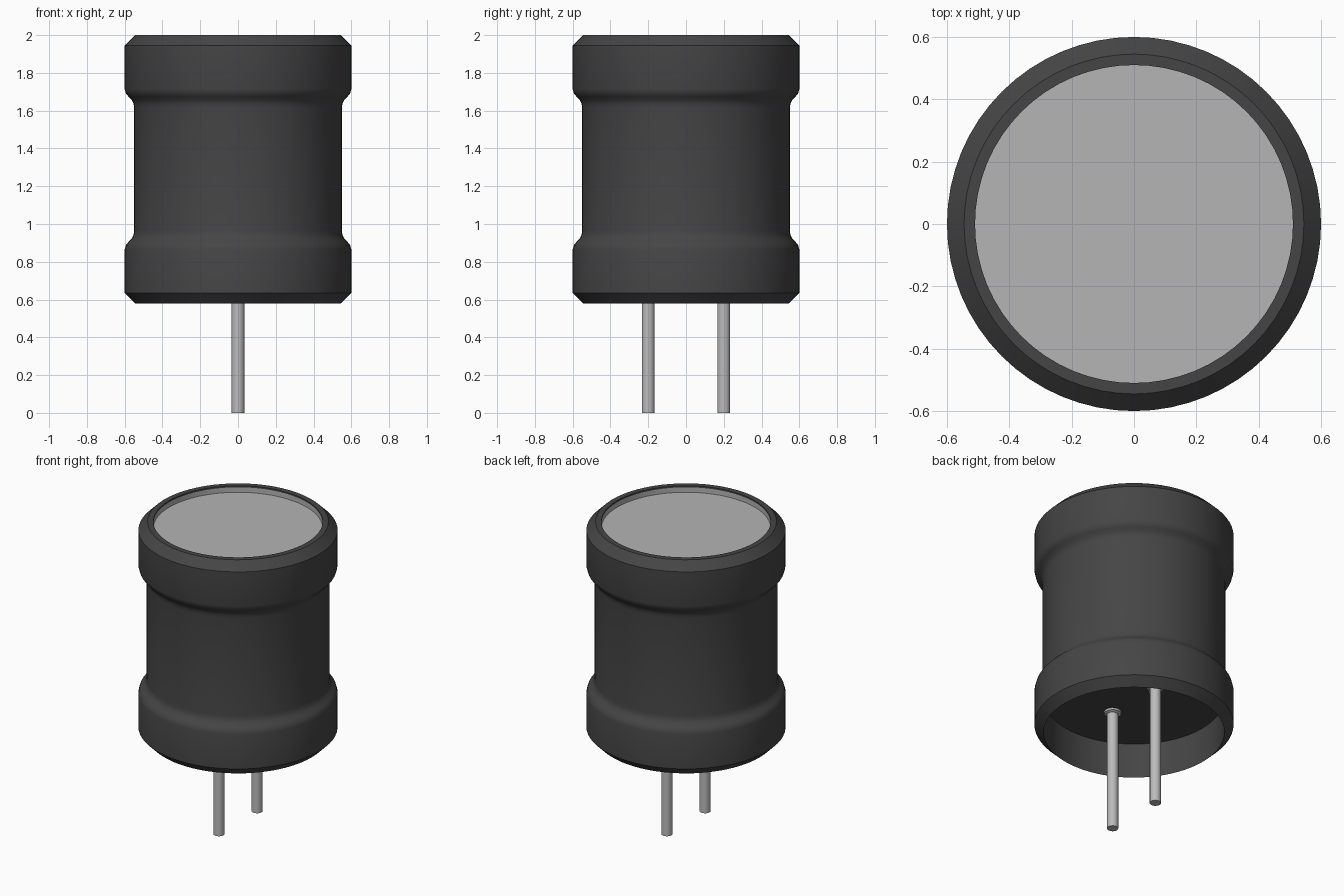
import bpy, math

cube = bpy.data.objects.get("Cube")
if cube:
    bpy.data.objects.remove(cube, do_unlink=True)


def material(name, value):
    m = bpy.data.materials.new(name)
    m.use_nodes = True
    color = (value, value, value, 1)
    m.diffuse_color = color
    m.node_tree.nodes["Principled BSDF"].inputs["Base Color"].default_value = color
    return m


black = material("black sleeve", 0.06)
grey = material("grey ferrite", 0.46)
metal = material("tinned metal", 0.5)


def lathe(name, profile, mat, sides, x=0, y=0):
    """Revolve (radius, height) points about a vertical axis; radius 0 closes to a pole."""
    verts, faces, rings = [], [], []
    for r, z in profile:
        count = sides if r > 0 else 1
        rings.append([len(verts) + i for i in range(count)])
        for i in range(count):
            a = math.tau * i / sides
            verts.append((x + r * math.cos(a), y + r * math.sin(a), z))
    for low, high in zip(rings, rings[1:]):
        for i in range(sides):
            j = (i + 1) % sides
            if len(low) == 1:
                faces.append((low[0], high[j], high[i]))
            elif len(high) == 1:
                faces.append((low[i], low[j], high[0]))
            else:
                faces.append((low[i], low[j], high[j], high[i]))
    mesh = bpy.data.meshes.new(name)
    mesh.from_pydata(verts, [], faces)
    mesh.materials.append(mat)
    obj = bpy.data.objects.new(name, mesh)
    bpy.context.collection.objects.link(obj)
    bpy.ops.object.select_all(action='DESELECT')
    obj.select_set(True)
    bpy.context.view_layer.objects.active = obj
    bpy.ops.object.shade_smooth_by_angle(angle=math.radians(32))
    return obj


# Shrink sleeve: recessed underside, chamfered ends, rounded steps into the waist
lathe("sleeve", [
    (0, 0.81), (0.54, 0.81), (0.545, 0.58),
    (0.6, 0.635), (0.6, 0.865), (0.594, 0.888), (0.58, 0.905),
    (0.562, 0.923), (0.553, 0.943), (0.55, 0.965),
    (0.55, 1.615), (0.553, 1.637), (0.562, 1.657),
    (0.58, 1.675), (0.594, 1.692), (0.6, 1.715), (0.6, 1.945),
    (0.545, 2.0), (0.51, 2.0), (0.51, 1.99)], black, 64)

# Core end, sunk below the top rim
lathe("core_top", [(0.51, 1.99), (0.51, 1.957), (0, 1.957)], grey, 64)

# Two wire leads with small collars where they enter the underside
for name, y in (("front", -0.2), ("back", 0.2)):
    lathe(name + "_lead", [(0, 0), (0.034, 0), (0.034, 0.82)], metal, 24, y=y)
    lathe(name + "_collar", [(0.034, 0.79), (0.052, 0.797), (0.052, 0.812)], metal, 24, y=y)
